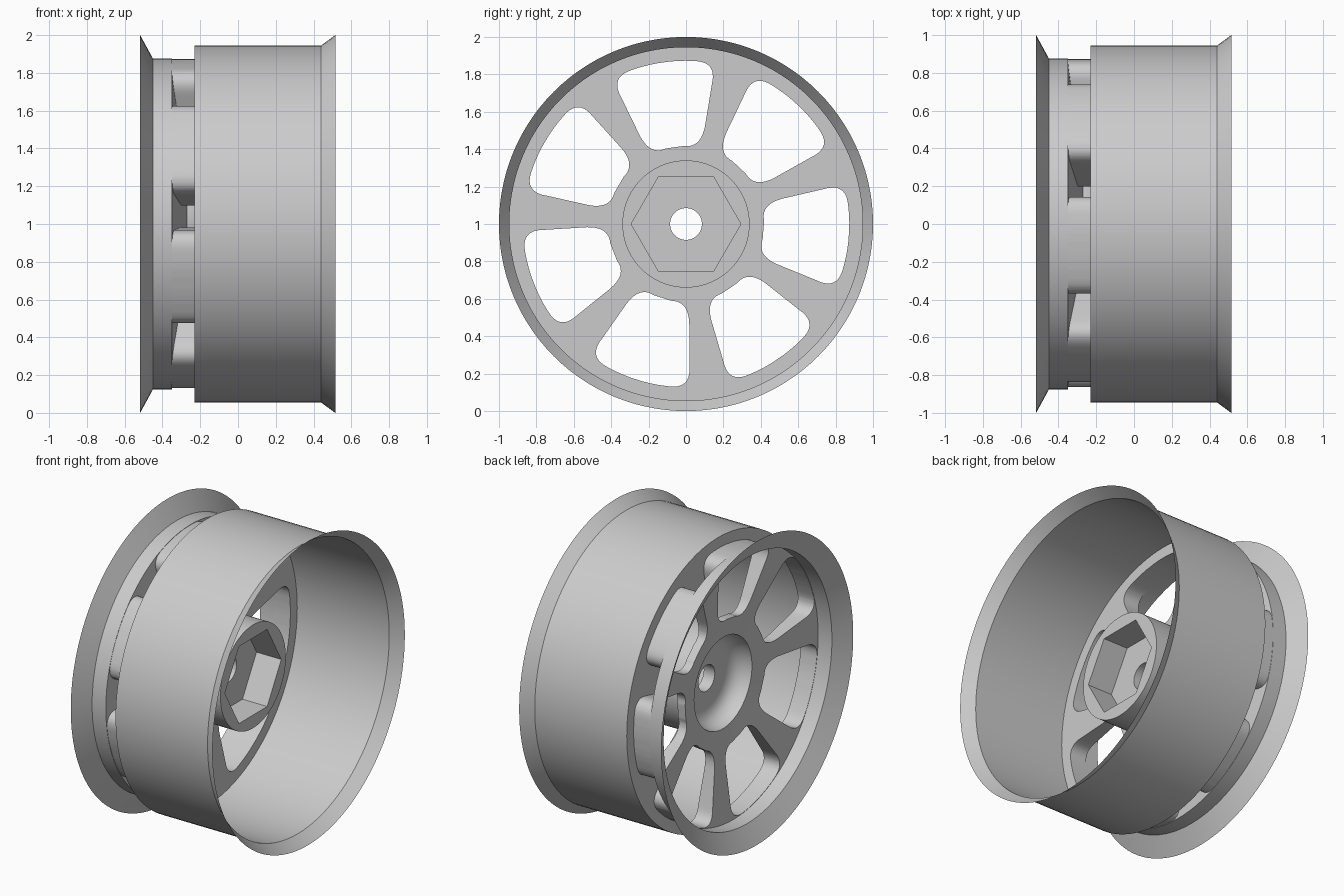
import bpy, bmesh, math
from mathutils import Vector

cube = bpy.data.objects.get("Cube")
if cube:
    bpy.data.objects.remove(cube, do_unlink=True)

SEGMENTS = 112
SPOKES = 7
TILT = math.radians(-8.3)

grey = bpy.data.materials.new("light_grey")
grey.use_nodes = True
grey.diffuse_color = (0.6, 0.6, 0.6, 1)
grey.node_tree.nodes["Principled BSDF"].inputs["Base Color"].default_value = (0.6, 0.6, 0.6, 1)


def add_object(name, bm):
    bmesh.ops.recalc_face_normals(bm, faces=bm.faces)
    mesh = bpy.data.meshes.new(name)
    bm.to_mesh(mesh)
    bm.free()
    obj = bpy.data.objects.new(name, mesh)
    bpy.context.collection.objects.link(obj)
    mesh.materials.append(grey)
    return obj


def axle_point(x, side, out, angle=0.0):
    """Point at distance out from the axle, turned about it from the top."""
    s, c = math.sin(angle), math.cos(angle)
    return Vector((x, side * c + out * s, 1 + out * c - side * s))


def lathe(name, profile, closed=False):
    """Spin (radius, x) points about the axle."""
    bm = bmesh.new()
    rings = [[bm.verts.new(axle_point(x, 0, r, math.tau * i / SEGMENTS))
              for i in range(SEGMENTS)] for r, x in profile]
    pairs = list(zip(rings, rings[1:]))
    if closed:
        pairs.append((rings[-1], rings[0]))
    for a, b in pairs:
        for i in range(SEGMENTS):
            j = (i + 1) % SEGMENTS
            bm.faces.new((a[i], a[j], b[j], b[i]))
    return add_object(name, bm)


def prism(bm, outline, x0, x1, angle=0.0):
    ends = [[bm.verts.new(axle_point(x, s, r, angle)) for s, r in outline] for x in (x0, x1)]
    for end in ends:
        bm.faces.new(end)
    for i in range(len(outline)):
        j = (i + 1) % len(outline)
        bm.faces.new((ends[0][i], ends[0][j], ends[1][j], ends[1][i]))


def corner(a, c, b, steps=10):
    a, c, b = Vector(a), Vector(c), Vector(b)
    return [tuple(a * (1 - t) ** 2 + c * 2 * t * (1 - t) + b * t * t)
            for t in (k / steps for k in range(steps + 1))]


def cut(target, cutter):
    cutter.hide_render = True
    mod = target.modifiers.new("cut", "BOOLEAN")
    mod.operation = "DIFFERENCE"
    mod.solver = "EXACT"
    mod.object = cutter
    bpy.context.view_layer.update()
    result = bpy.data.meshes.new_from_object(
        target.evaluated_get(bpy.context.evaluated_depsgraph_get()))
    target.modifiers.clear()
    target.data = result
    bpy.data.objects.remove(cutter, do_unlink=True)


# Thin rim shells: wide barrel and narrow outer flange
barrel = lathe("barrel", [(0.875, -0.23), (0.945, -0.23), (0.945, 0.44), (1, 0.515)])
flange = lathe("outer_flange", [(1, -0.518), (0.875, -0.45), (0.875, -0.35)])

# Dished wheel disc with its hub
disc = lathe("spoke_disc", [
    (0.085, -0.15), (0.085, 0.11), (0.34, 0.11), (0.34, -0.23), (0.875, -0.23),
    (0.875, -0.35), (0.30, -0.27), (0.29, -0.22), (0.265, -0.18), (0.23, -0.157),
    (0.19, -0.15)], closed=True)

# Rounded window openings between the spokes
half = corner((0.05, 0.415), (0.135, 0.39), (0.175, 0.50))
half += corner((0.245, 0.72), (0.29, 0.835), (0.17, 0.856))
half += [(0.873 * math.sin(a), 0.873 * math.cos(a)) for a in (0.14, 0.09, 0.04)]
window = half + [(-s, r) for s, r in reversed(half)]
bm = bmesh.new()
for k in range(SPOKES):
    prism(bm, window, -0.6, 0.05, TILT + math.tau * k / SPOKES)
cut(disc, add_object("window_cutter", bm))

# Hexagonal nut socket in the hub
hexagon = [(0.293 * math.cos(k * math.pi / 3), 0.293 * math.sin(k * math.pi / 3)) for k in range(6)]
bm = bmesh.new()
prism(bm, hexagon, -0.07, 0.3)
cut(disc, add_object("hex_cutter", bm))

# Open the disc edge so the spokes are hollow
bm = bmesh.new()
bm.from_mesh(disc.data)
rim = [f for f in bm.faces
       if all(math.hypot(v.co.y, v.co.z - 1) > 0.8745 for v in f.verts) and abs(f.normal.x) < 0.1]
bmesh.ops.delete(bm, geom=rim, context="FACES")
bm.to_mesh(disc.data)
bm.free()

# Smooth round surfaces, keep hard edges
bpy.ops.object.select_all(action="DESELECT")
for obj in (barrel, flange, disc):
    obj.select_set(True)
bpy.context.view_layer.objects.active = disc
bpy.ops.object.shade_smooth_by_angle(angle=math.radians(30))
